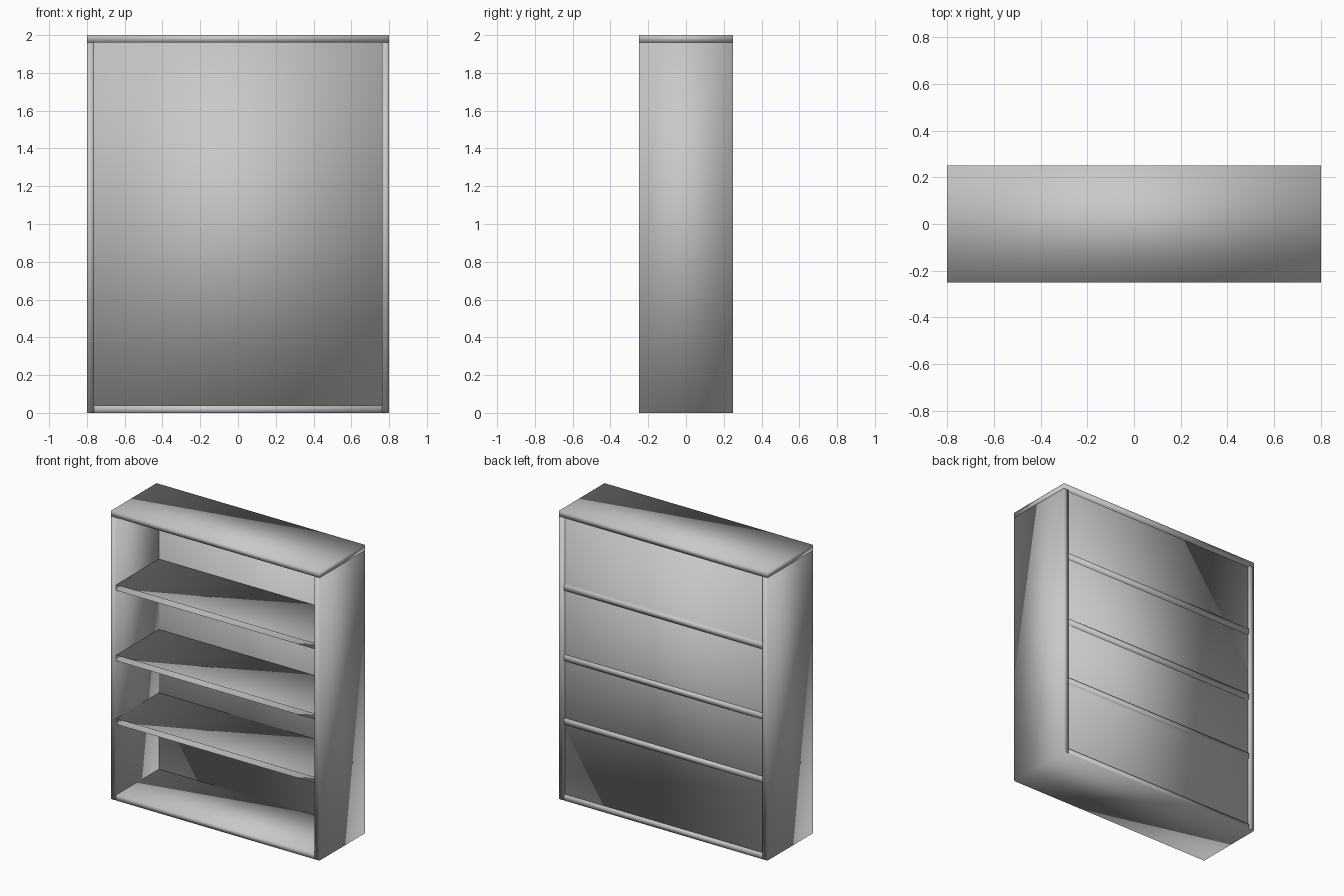
import bpy
import bmesh
from mathutils import Vector

if "Cube" in bpy.data.objects:
    bpy.data.objects.remove(bpy.data.objects["Cube"], do_unlink=True)

WIDTH, DEPTH, HEIGHT = 1.6, 0.5, 2.0
BOARD = 0.038
INNER = WIDTH / 2 - BOARD

grey = bpy.data.materials.new("plain grey")
grey.use_nodes = True
grey.diffuse_color = (0.58, 0.58, 0.58, 1)
grey.node_tree.nodes["Principled BSDF"].inputs["Base Color"].default_value = grey.diffuse_color


def board(name, x, y, z, open_front=False):
    """Softly shaded box between the given (low, high) ranges."""
    bm = bmesh.new()
    bmesh.ops.create_cube(bm, size=1)
    for v in bm.verts:
        v.co = Vector([lo + (hi - lo) * (c + 0.5)
                       for c, (lo, hi) in zip(v.co, (x, y, z))])
    bm.normal_update()
    if open_front:
        front = [f for f in bm.faces if f.normal.y < -0.9]
        bmesh.ops.delete(bm, geom=front, context='FACES_ONLY')
    for f in bm.faces:
        f.smooth = True
    mesh = bpy.data.meshes.new(name)
    bm.to_mesh(mesh)
    bm.free()
    mesh.materials.append(grey)
    obj = bpy.data.objects.new(name, mesh)
    bpy.context.collection.objects.link(obj)
    return obj


full_depth = (-DEPTH / 2, DEPTH / 2)
inset_depth = (-DEPTH / 2 + 0.002, DEPTH / 2 - 0.002)

# Outer case
board("top_board", (-WIDTH / 2, WIDTH / 2), full_depth, (HEIGHT - BOARD, HEIGHT))
board("bottom_board", (-WIDTH / 2 + 0.001, WIDTH / 2 - 0.001), inset_depth, (0, BOARD))
for side, name in ((-1, "right_side"), (1, "left_side")):
    xs = sorted((side * INNER, side * WIDTH / 2))
    board(name, xs, full_depth, (0.004, HEIGHT - BOARD))

# Back panel, set slightly in from the rear edges
board("back_panel", (-INNER, INNER), (0.222, 0.235), (BOARD, HEIGHT - BOARD))

# Hollow shelves
for i, top in enumerate((0.567, 1.007, 1.495)):
    board(f"shelf_{i + 1}", (-INNER, INNER), inset_depth, (top - BOARD, top), open_front=True)
